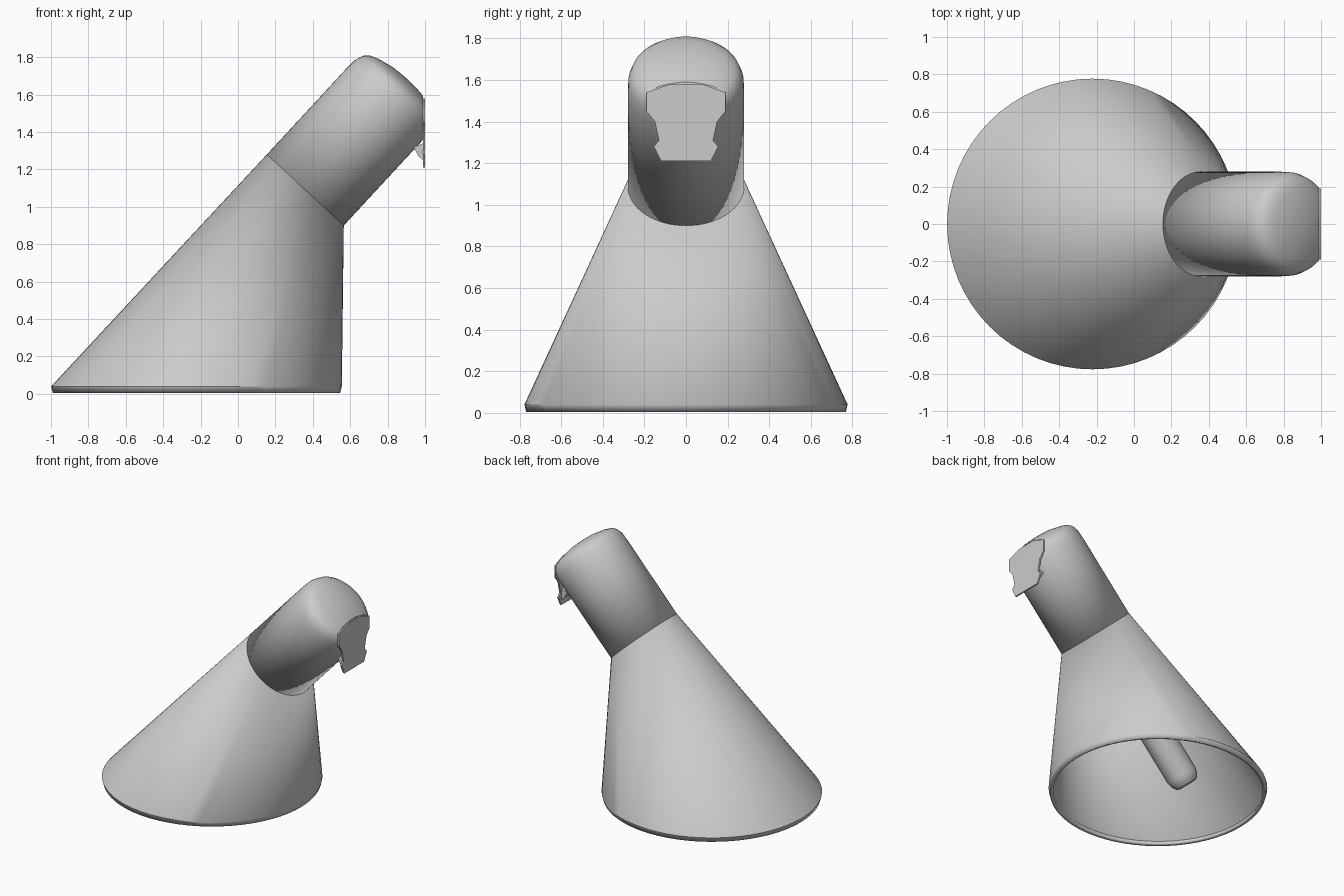
import bpy, bmesh
from math import cos, sin, pi
from mathutils import Vector

if "Cube" in bpy.data.objects:
    bpy.data.objects.remove(bpy.data.objects["Cube"], do_unlink=True)

grey = bpy.data.materials.new("plain grey")
grey.use_nodes = True
grey.diffuse_color = (0.6, 0.6, 0.6, 1)
grey.node_tree.nodes["Principled BSDF"].inputs["Base Color"].default_value = grey.diffuse_color

SIDES = 64
JOIN = Vector((0.36, 0, 1.09))             # where the neck leaves the body
AXIS = Vector((0.68, 0, 0.735)).normalized()
ACROSS = Vector((AXIS.z, 0, -AXIS.x))
SIDE = Vector((0, 1, 0))


def ring(bm, centre, radius, u):
    """Circle of vertices spanned by direction u and the y axis."""
    return [bm.verts.new(centre + radius * (cos(a) * u + sin(a) * SIDE))
            for a in (2 * pi * i / SIDES for i in range(SIDES))]


def revolve(bm, profile, cap_start):
    """Skin rings of (distance, radius) along the tilted axis."""
    rings = [ring(bm, JOIN + AXIS * s, r, ACROSS) for s, r in profile]
    for a, b in zip(rings, rings[1:]):
        for i in range(SIDES):
            j = (i + 1) % SIDES
            bm.faces.new((a[i], a[j], b[j], b[i]))
    bm.faces.new(rings[-1])
    if cap_start:
        bm.faces.new(rings[0][::-1])


def finish(name, bm, wall=0.0):
    bmesh.ops.recalc_face_normals(bm, faces=bm.faces)
    mesh = bpy.data.meshes.new(name)
    bm.to_mesh(mesh)
    bm.free()
    mesh.materials.append(grey)
    obj = bpy.data.objects.new(name, mesh)
    bpy.context.collection.objects.link(obj)
    bpy.ops.object.select_all(action="DESELECT")
    bpy.context.view_layer.objects.active = obj
    obj.select_set(True)
    bpy.ops.object.shade_smooth_by_angle(angle=0.5)
    if wall:
        mod = obj.modifiers.new("wall", "SOLIDIFY")
        mod.thickness = wall
        mod.offset = -1
    return obj


# Flared hollow body: hull from the floor circle to the tilted neck ring
bm = bmesh.new()
flat = Vector((1, 0, 0))
foot = ring(bm, Vector((-0.222, 0, 0.005)), 0.768, flat)
rim = ring(bm, Vector((-0.222, 0, 0.04)), 0.777, flat)
neck = ring(bm, JOIN, 0.28, ACROSS)
bmesh.ops.convex_hull(bm, input=bm.verts[:])
ends = [f for f in bm.faces
        if all(v in foot for v in f.verts) or all(v in neck for v in f.verts)]
bmesh.ops.delete(bm, geom=ends, context="FACES")
bmesh.ops.delete(bm, geom=[v for v in bm.verts if not v.link_faces], context="VERTS")
finish("flared_body", bm, 0.025)

# Hollow neck with a softly domed end, cut flat on its outer side
bm = bmesh.new()
revolve(bm, [(0, 0.28), (0.62, 0.28), (0.69, 0.277), (0.735, 0.262), (0.762, 0.235),
             (0.78, 0.19), (0.8, 0.1), (0.805, 0.03)], False)
cut = bmesh.ops.bisect_plane(bm, geom=bm.verts[:] + bm.edges[:] + bm.faces[:],
                             plane_co=(0.99, 0, 0), plane_no=(1, 0, 0), clear_outer=True)
edges = [e for e in cut["geom_cut"] if isinstance(e, bmesh.types.BMEdge)]
bmesh.ops.holes_fill(bm, edges=edges, sides=0)
finish("neck_tube", bm, 0.02)

# Thin ragged flap hanging from the flat cut
half = [(0.08, 1.58), (0.19, 1.54), (0.19, 1.45), (0.15, 1.4),
        (0.13, 1.31), (0.155, 1.28), (0.12, 1.21)]
outline = half + [(-y, z) for y, z in reversed(half)]
bm = bmesh.new()
face = bm.faces.new([bm.verts.new((0.988, y, z)) for y, z in outline])
extruded = bmesh.ops.extrude_face_region(bm, geom=[face])["geom"]
bmesh.ops.translate(bm, vec=(0.012, 0, 0),
                    verts=[v for v in extruded if isinstance(v, bmesh.types.BMVert)])
finish("end_flap", bm)

# Small lip joining the flap to the underside of the neck
bm = bmesh.new()
lip = [bm.verts.new((x, y, z)) for y in (-0.12, 0.12)
       for x, z in ((0.94, 1.32), (0.965, 1.27), (0.99, 1.25), (0.99, 1.34))]
bmesh.ops.convex_hull(bm, input=lip)
finish("flap_lip", bm)

# Inner rod with rounded tip, running down the axis inside the body
bm = bmesh.new()
revolve(bm, [(-1.26, 0.06), (-1.25, 0.085), (-1.22, 0.105), (-1.18, 0.115), (0.72, 0.115)], True)
finish("inner_rod", bm)
